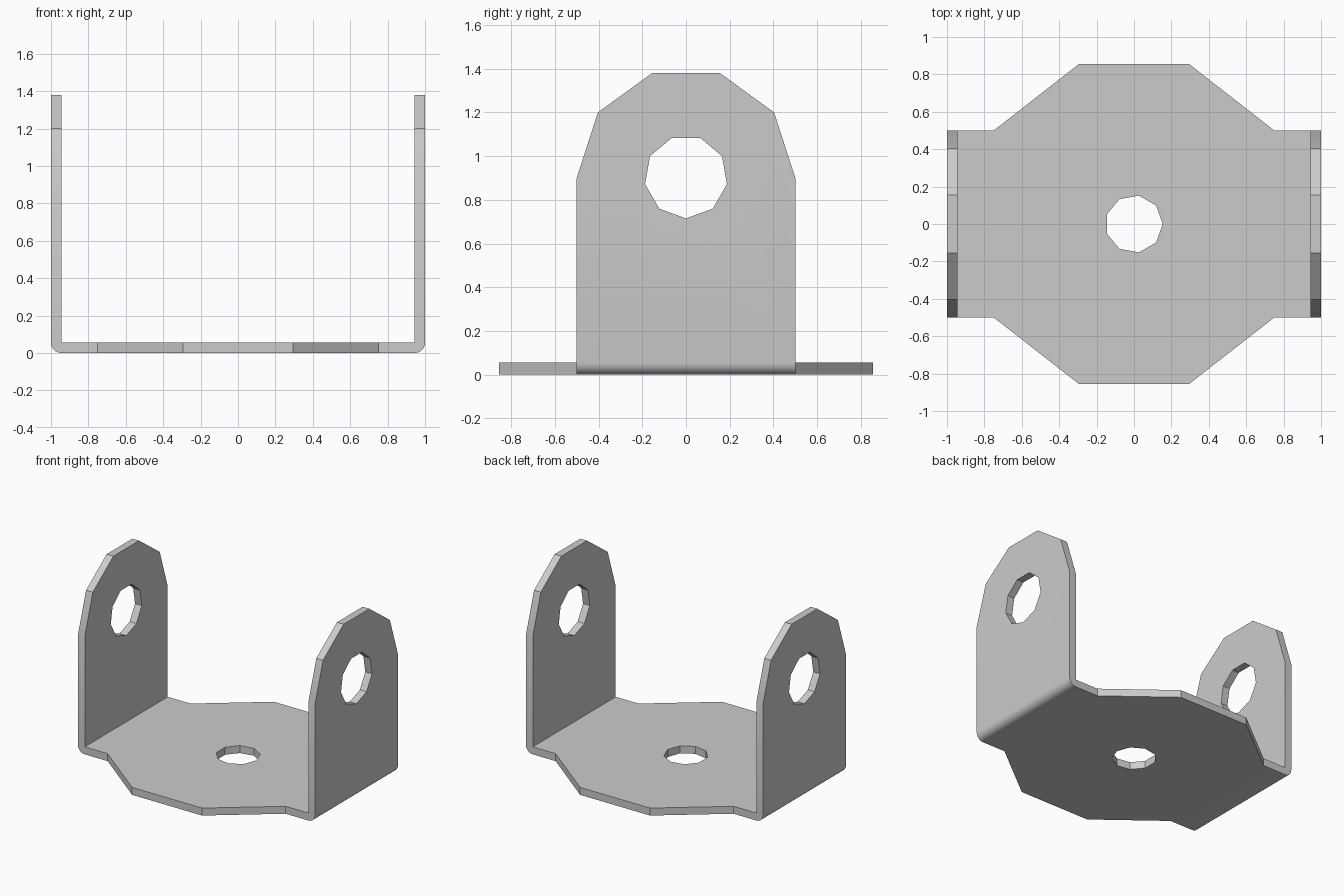
import bpy, bmesh
from math import sin, cos, pi, radians

if "Cube" in bpy.data.objects:
    bpy.data.objects.remove(bpy.data.objects["Cube"])


def prism(name, pts, axis, half):
    """Closed prism of a 2D outline, extruded +-half along the given axis."""
    def place(a, b, d):
        return {'X': (d, a, b), 'Y': (a, d, b), 'Z': (a, b, d)}[axis]
    bm = bmesh.new()
    lo = [bm.verts.new(place(a, b, -half)) for a, b in pts]
    hi = [bm.verts.new(place(a, b, half)) for a, b in pts]
    bm.faces.new(lo)
    bm.faces.new(hi)
    n = len(pts)
    for i in range(n):
        j = (i + 1) % n
        bm.faces.new((lo[i], lo[j], hi[j], hi[i]))
    bmesh.ops.recalc_face_normals(bm, faces=bm.faces)
    mesh = bpy.data.meshes.new(name)
    bm.to_mesh(mesh)
    bm.free()
    ob = bpy.data.objects.new(name, mesh)
    bpy.context.collection.objects.link(ob)
    return ob


def ngon(cx, cy, r, n, start):
    return [(cx + r * cos(start + 2 * pi * i / n),
             cy + r * sin(start + 2 * pi * i / n)) for i in range(n)]


def mirrored(half):
    """Outline given for the positive side, completed across the first axis."""
    return half + [(-a, b) for a, b in reversed(half)]


def apply_boolean(target, tool, operation):
    tool.hide_render = True
    mod = target.modifiers.new(tool.name, 'BOOLEAN')
    mod.operation, mod.object, mod.solver = operation, tool, 'EXACT'
    bpy.context.view_layer.objects.active = target
    bpy.ops.object.modifier_apply(modifier=mod.name)
    bpy.data.objects.remove(tool)


# U-shaped bent sheet: rounded outer bends, sharp inner corners
T, R, H = 0.057, 0.055, 1.38
bend = [(1 - R + R * cos(a), R + R * sin(a))
        for a in (-pi / 2 + pi / 2 * i / 6 for i in range(7))]
bracket = prism("u_bracket", mirrored(bend + [(1, H), (1 - T, H), (1 - T, T)]), 'Y', 1.0)

# Base plan: wide octagonal middle, narrower tabs under the arms
right = [(0.295, -0.855), (0.75, -0.5), (1.1, -0.5),
         (1.1, 0.5), (0.75, 0.5), (0.295, 0.855)]
apply_boolean(bracket, prism("plan_outline", mirrored(right), 'Z', 2.0), 'INTERSECT')

# Chamfered arm tops
arch = [(0.155, 1.38), (0.403, 1.2), (0.5, 0.9), (0.7, 0.9), (0.7, 1.6), (0.155, 1.6)]
for side in (1, -1):
    corner = [(side * y, z) for y, z in arch]
    apply_boolean(bracket, prism("arm_corner_cutter", corner, 'X', 1.2), 'DIFFERENCE')

# Pivot holes in both arms and the mounting hole in the base
apply_boolean(bracket, prism("pivot_hole", ngon(0, 0.905, 0.19, 9, -pi / 2), 'X', 1.2), 'DIFFERENCE')
apply_boolean(bracket, prism("base_hole", ngon(0, 0, 0.154, 9, 0), 'Z', 0.5), 'DIFFERENCE')

# Smooth bends, crisp edges elsewhere
bpy.ops.object.select_all(action='DESELECT')
bracket.select_set(True)
bpy.context.view_layer.objects.active = bracket
bpy.ops.object.shade_smooth_by_angle(angle=radians(25))
